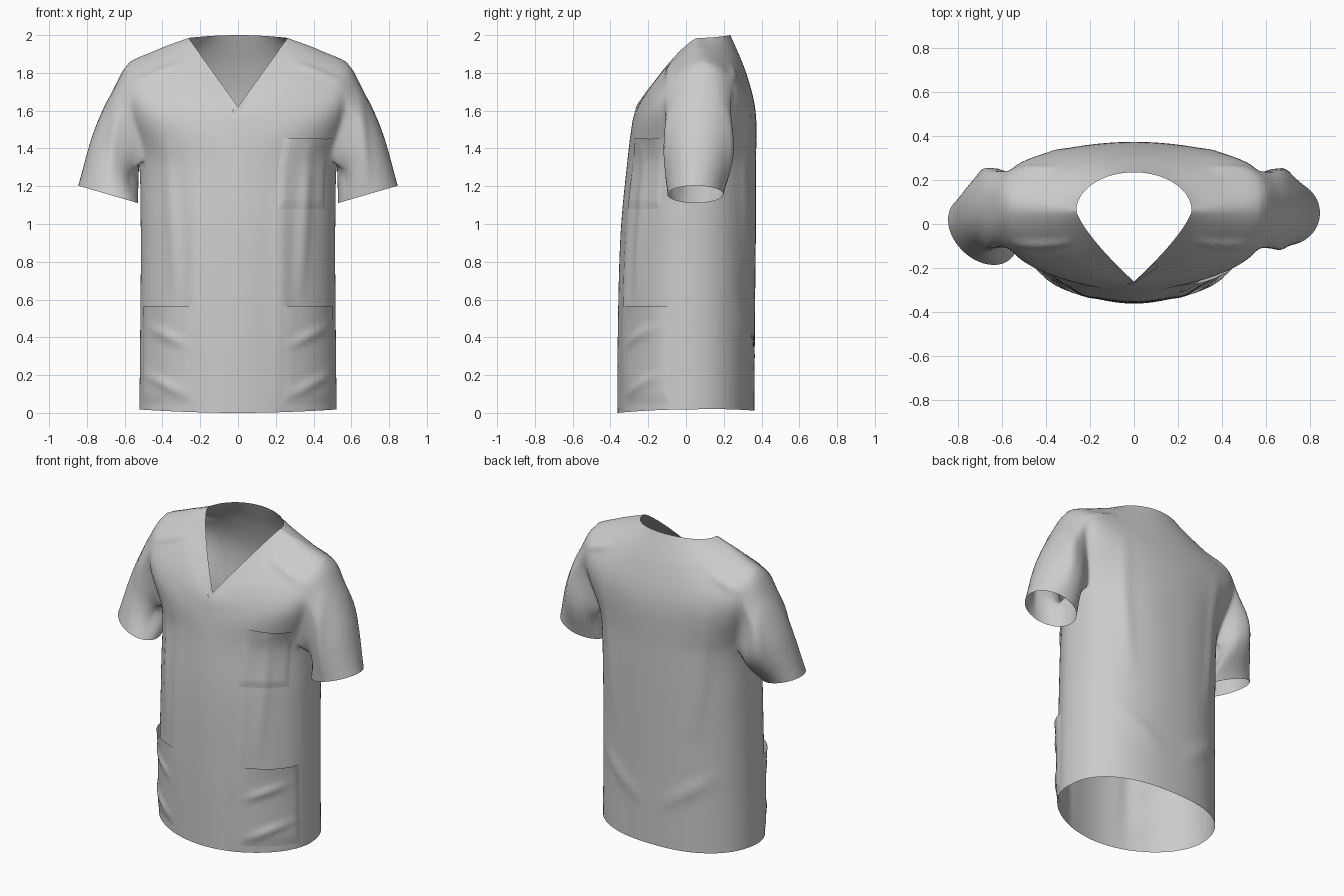
import bpy, bmesh, math
from mathutils import Vector as V

if "Cube" in bpy.data.objects:
    bpy.data.objects.remove(bpy.data.objects["Cube"])

COLS, SUB = 144, 12            # columns round the body, rows per key ring


def herm(ps, t):
    """Smooth curve through points ps (chord spaced tangents), t counts points."""
    n = len(ps)
    i = max(0, min(n - 2, int(t)))
    ts = [0]
    for a, b in zip(ps, ps[1:]):
        ts.append(ts[-1] + max((b - a).length, .01) ** .8)

    def tan(k):
        if k in (0, n - 1):
            a, b = max(k - 1, 0), min(k + 1, n - 1)
            return (ps[b] - ps[a]) / (ts[b] - ts[a])
        h0, h1 = ts[k] - ts[k - 1], ts[k + 1] - ts[k]
        return ((ps[k] - ps[k - 1]) / h0 * h1 + (ps[k + 1] - ps[k]) / h1 * h0) / (h0 + h1)
    u, h = t - i, ts[i + 1] - ts[i]
    return (ps[i] * (2*u**3 - 3*u*u + 1) + tan(i) * h * (u**3 - 2*u*u + u)
            + ps[i + 1] * (3*u*u - 2*u**3) + tan(i + 1) * h * (u**3 - u*u))


# Torso rings: height, half width, front y, back y
TORSO = [(0, .522, -.362, .362), (.5, .517, -.36, .365), (1, .515, -.343, .37), (1.34, .525, -.315, .37)]


def surf(deg, v):
    """Shirt surface: angle from centre front, v = key ring number."""
    deg %= 360
    side = 1 if deg <= 180 else -1
    a = min(deg, 360 - deg)
    s, c = max(0, math.sin(math.radians(a))), math.cos(math.radians(a))
    front, e = a <= 90, abs(c)
    pw = 1.05 if front else .86
    keys = []
    for z, w, f, b in TORSO:
        if z == 0:
            z = .018 * s * s + (0 if front else .012 * e)
        elif z == 1.34:
            z -= .05 * e * e
        keys.append(V((w * s ** pw, (f + b) / 2 - (b - f) / 2 * math.copysign(e ** pw, c), z)))
    # chest-to-shoulder ring, neck ring and the yoke halfway between
    shoulder = V((.61 * s ** 1.1, .08 + (-.37 * e ** .7 if front else .285 * e ** .6),
                  1.825 - (.325 if front else .205) * e))
    if front:
        q = 1 - a / 90
        r = 1 - q ** 1.33
        neck = V((.262 * r, .06 - .322 * q, 1.62 + .365 * r))
    else:
        neck = V((.262 * s, .06 + .175 * e, 2 - .015 * s * s))
    yoke = (shoulder + neck) / 2 + V((0, -c * (.004 + .04 * s) if front else e * .015, .014 * s))
    p = herm(keys + [shoulder, yoke, neck], v)
    return V((p.x * side, p.y, p.z))


def normal(deg, v):
    du = surf(deg + 1, v) - surf(deg - 1, v)
    dv = surf(deg, min(v + .03, 6)) - surf(deg, max(v - .03, 0))
    return du.cross(dv).normalized()


def ring_at(deg, z):
    """Key ring number where this column reaches height z."""
    lo, hi = 0, 5
    for _ in range(16):
        m = (lo + hi) / 2
        lo, hi = (m, hi) if surf(deg, m).z < z else (lo, m)
    return lo


# Cloth folds, mirrored: start xz, end xz, face (-1 front, 1 back), width
FOLDS = [(.30, 1.85, .55, 1.75, -1, .015), (.36, 1.83, .55, 1.76, 1, .02),
         (.23, 1.3, .22, .05, -1, .045), (.37, 1.4, .33, .65, -1, .03),
         (.46, .45, .28, .36, -1, .025), (.48, .2, .29, .1, -1, .025),
         (.38, .5, .1, .3, 1, .035), (.36, 1.6, .3, .8, 1, .04),
         (.64, 1.7, .68, 1.22, -1, .025), (.66, 1.65, .7, 1.25, 1, .03)]


def drape(bm):
    bm.normal_update()
    moves = []
    for v in bm.verts:
        d = 0
        for x0, z0, x1, z1, face, wid in FOLDS:
            facing = v.normal.y * face
            if facing < .02:
                continue
            dx, dz, px, pz = x1 - x0, z1 - z0, abs(v.co.x) - x0, v.co.z - z0
            t = min(1, max(0, (px * dx + pz * dz) / (dx * dx + dz * dz)))
            r = math.hypot(px - dx * t, pz - dz * t)
            d += .012 * math.exp(-(r / wid) ** 2) * (.3 + .7 * math.sin(math.pi * t)) * min(1, facing * 3)
        moves.append(v.normal * d)
    for v, m in zip(bm.verts, moves):
        v.co += m


def finish(bm, name):
    me = bpy.data.meshes.new(name)
    bm.to_mesh(me)
    bm.free()
    bpy.context.collection.objects.link(bpy.data.objects.new(name, me))
    for p in me.polygons:
        p.use_smooth = True


# Shirt body with armholes left open
bm = bmesh.new()
rows = 6 * SUB
grid = [[bm.verts.new(surf(i * 360 / COLS, j / SUB)) for i in range(COLS)] for j in range(rows + 1)]
R0, R1 = 3 * SUB, 4 * SUB
HOLES = [(27, 45, 1), (99, 117, -1)]
for j in range(rows):
    for i in range(COLS):
        if R0 <= j < R1 and any(a <= i < b for a, b, _ in HOLES):
            continue
        k = (i + 1) % COLS
        bm.faces.new((grid[j][i], grid[j][k], grid[j + 1][k], grid[j + 1][i]))

# Sleeves grown from the armhole edges down to the cuffs
soft = set()
for a, b, side in HOLES:
    loop = ([grid[R0][i] for i in range(a, b)] + [grid[j][b] for j in range(R0, R1)]
            + [grid[R1][i] for i in range(b, a, -1)] + [grid[j][a] for j in range(R1, R0, -1)])
    root = [v.co.copy() for v in loop]
    cy = .05 if side > 0 else -.03
    yaw = 0 if side > 0 else .05
    prev = loop
    for k in range(1, 19):
        ring = []
        for p in root:
            f = math.atan2((p.y - .065) / .18, (p.z - 1.57) / .24)
            c, s = math.cos(f), math.sin(f)
            mid = V((side * (.643 + .117 * c), .07 + .18 * s, 1.38 + .12 * c))
            cuff = V((side * (.688 + .158 * c), cy + .148 * s + yaw * c, 1.157 + .046 * c))
            ring.append(bm.verts.new(herm([p, mid, cuff], k / 9)))
        n = len(ring)
        for i in range(n):
            m = (i + 1) % n
            bm.faces.new((prev[i], prev[m], ring[m], ring[i]))
        if k < 5:
            soft.update(ring)
        prev = ring
    for j in range(R0 - 2, R1 + 3):
        soft.update(grid[j][i] for i in range(a - 2, b + 3) if grid[j][i].link_faces)
for v in [v for v in bm.verts if not v.link_faces]:
    bm.verts.remove(v)
for _ in range(4):
    bmesh.ops.smooth_vert(bm, verts=list(soft), factor=.5, use_axis_x=True, use_axis_y=True, use_axis_z=True)
drape(bm)
finish(bm, "shirt_body_and_sleeves")


# Patch pockets following the cloth, gaping a little along the top
def pocket(name, a0, a1, z0, z1, gape):
    bm = bmesh.new()
    n = 28
    g = []
    for i in range(n + 1):
        s = i / n
        deg = a0 + (a1 - a0) * s
        v0, v1 = ring_at(deg, z0), ring_at(deg, z1)
        col = []
        for j in range(n + 1):
            t = j / n
            v = v0 + (v1 - v0) * t
            edge = min(1, 9 * s, 9 * (1 - s), 9 * t)
            off = .001 + .007 * edge + gape * math.sin(math.pi * s) * t ** 4
            col.append(bm.verts.new(surf(deg, v) + normal(deg, v) * off))
        g.append(col)
    for i in range(n):
        for j in range(n):
            bm.faces.new((g[i][j], g[i + 1][j], g[i + 1][j + 1], g[i][j + 1]))
    drape(bm)
    finish(bm, name)


pocket("hip_pocket_left", 28, 76, .05, .565, .016)
pocket("hip_pocket_right", 284, 332, .05, .565, .016)
pocket("chest_pocket", 25, 64, 1.08, 1.455, .008)

# Overlapping tip of the V neck
bm = bmesh.new()
top = [surf(d, 6) + normal(d, 5.9) * .004 for d in range(25, 0, -3)] + [V((-.032, -.272, 1.602))]
low = [surf(d, 5.75) + normal(d, 5.75) * .004 for d in range(25, 0, -3)] + [V((-.02, -.278, 1.588))]
tv, lv = [bm.verts.new(p) for p in top], [bm.verts.new(p) for p in low]
for i in range(len(tv) - 1):
    bm.faces.new((lv[i + 1], lv[i], tv[i], tv[i + 1]))
finish(bm, "neck_overlap")
